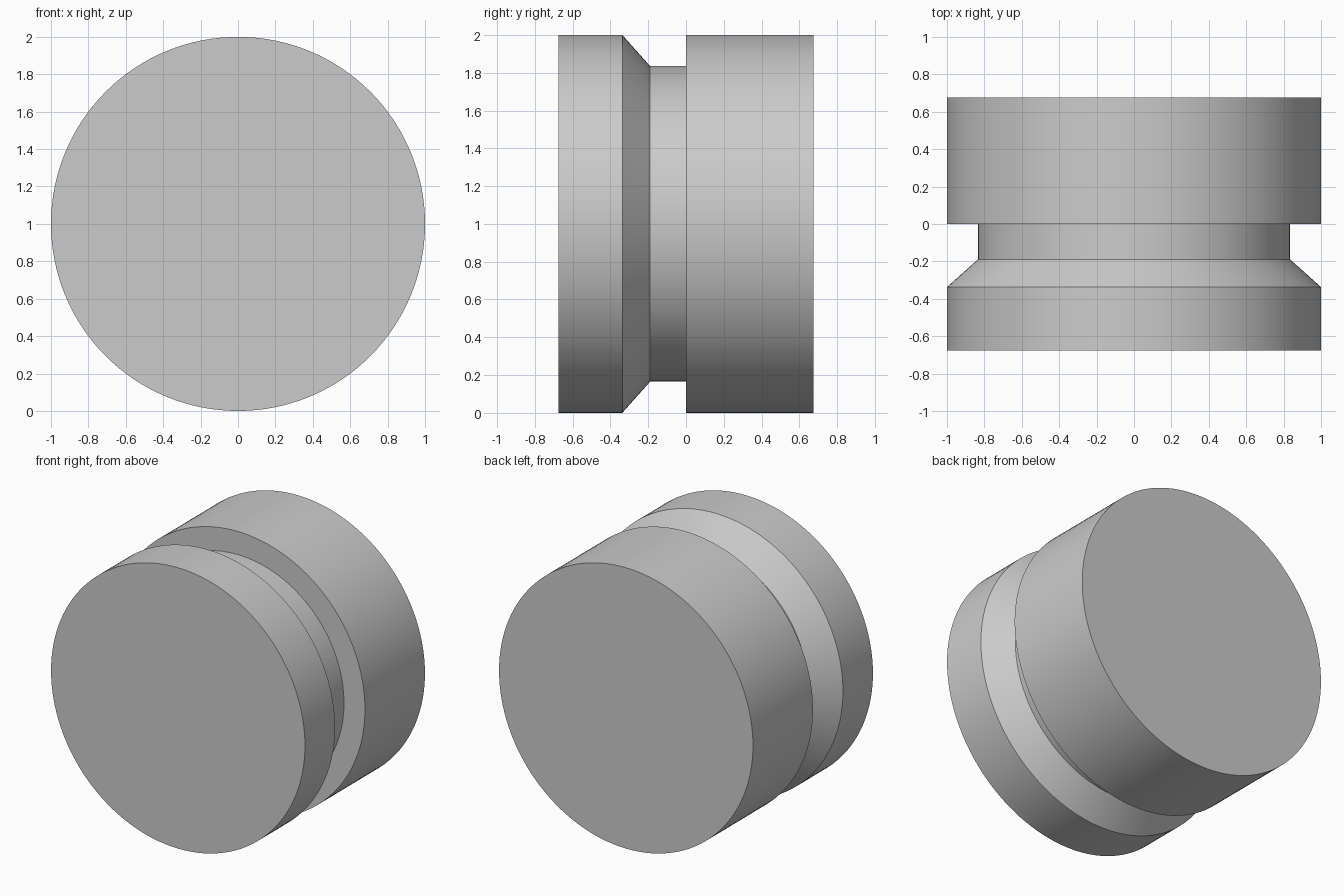
import bpy, bmesh
from math import cos, sin, pi, radians

cube = bpy.data.objects.get("Cube")
if cube:
    bpy.data.objects.remove(cube, do_unlink=True)

SIDES = 128

# Plain grey material
grey = bpy.data.materials.new("plain_grey")
grey.use_nodes = True
colour = (0.6, 0.6, 0.6, 1)
grey.diffuse_color = colour
grey.node_tree.nodes["Principled BSDF"].inputs["Base Color"].default_value = colour

# Turned profile (y, radius): front rim, bevel, groove floor, square wall, rear drum
profile = [(-0.675, 1), (-0.337, 1), (-0.19, 0.835), (0, 0.835), (0, 1), (0.675, 1)]

bm = bmesh.new()
rings = []
for y, r in profile:
    angles = [2 * pi * i / SIDES for i in range(SIDES)]
    rings.append([bm.verts.new((r * cos(a), y, 1 + r * sin(a))) for a in angles])

# Walls between neighbouring rings
for a, b in zip(rings, rings[1:]):
    for i in range(SIDES):
        j = (i + 1) % SIDES
        bm.faces.new((a[i], a[j], b[j], b[i]))

# Flat end caps
bm.faces.new(rings[0])
bm.faces.new(rings[-1])
bmesh.ops.recalc_face_normals(bm, faces=bm.faces)

mesh = bpy.data.meshes.new("grooved_cylinder")
bm.to_mesh(mesh)
bm.free()
mesh.materials.append(grey)
body = bpy.data.objects.new("grooved_cylinder", mesh)
bpy.context.collection.objects.link(body)

# Smooth round walls with sharp rims
bpy.ops.object.select_all(action='DESELECT')
body.select_set(True)
bpy.context.view_layer.objects.active = body
bpy.ops.object.shade_smooth_by_angle(angle=radians(30))
